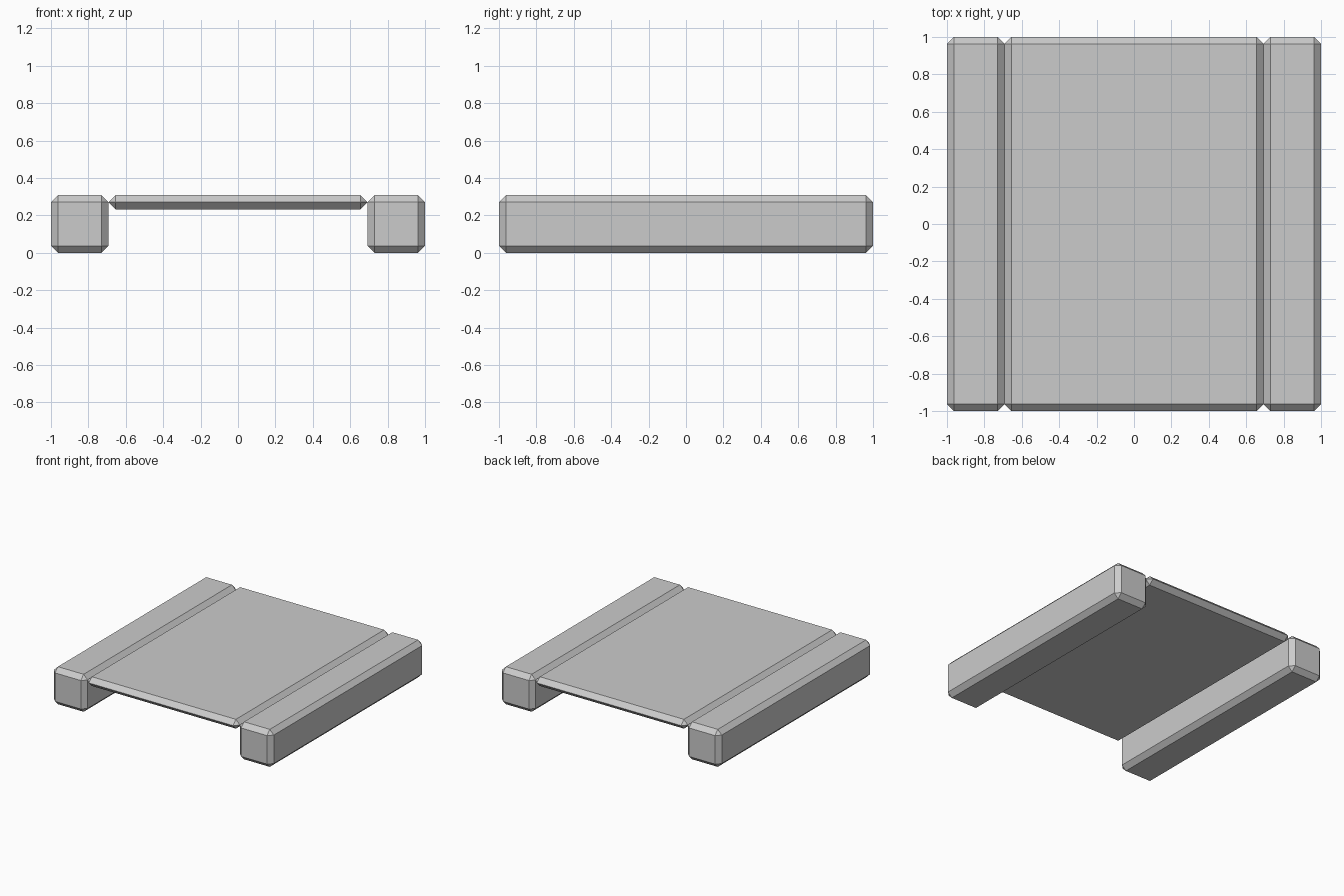
import bpy

if "Cube" in bpy.data.objects:
    bpy.data.objects.remove(bpy.data.objects["Cube"])

CHAMFER = 0.037


def chamfered_box(name, x0, x1, z0, z1):
    """Full-depth box between the given limits, with flat chamfered edges."""
    bpy.ops.mesh.primitive_cube_add(size=1, location=((x0 + x1) / 2, 0, (z0 + z1) / 2))
    box = bpy.context.object
    box.name = name
    box.scale = (x1 - x0, 2, z1 - z0)
    bpy.ops.object.transform_apply(location=False, rotation=False, scale=True)
    bevel = box.modifiers.new("chamfer", 'BEVEL')
    bevel.width = CHAMFER
    bevel.segments = 1
    bevel.limit_method = 'NONE'
    return box


# Side rails standing on the ground
chamfered_box("left_rail", -1, -0.692, 0, 0.308)
chamfered_box("right_rail", 0.692, 1, 0, 0.308)

# Thin deck panel flush with the rail tops
chamfered_box("deck_panel", -0.692, 0.692, 0.232, 0.308)
